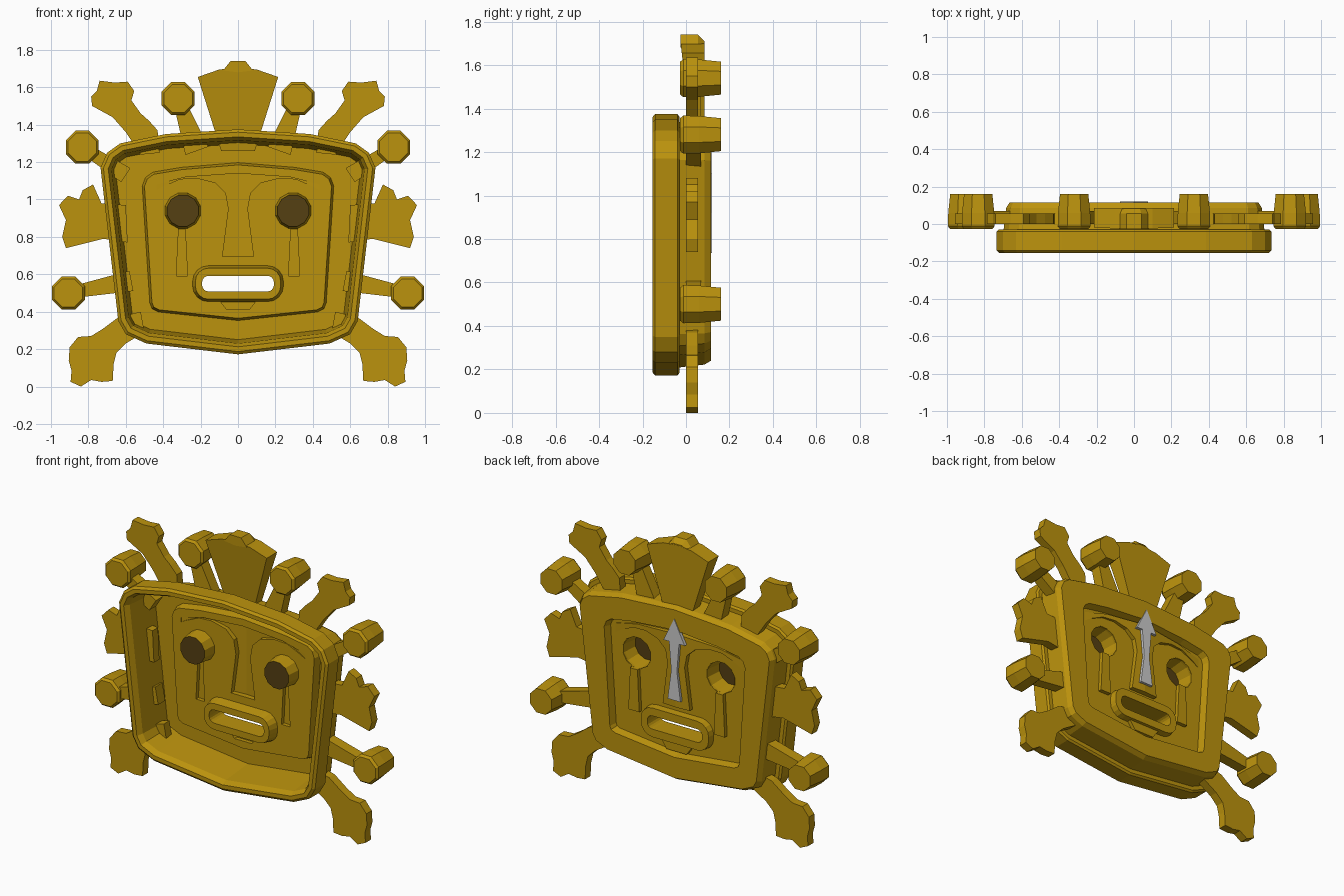
import bpy, bmesh
from math import sin, cos, pi
from mathutils import Vector

if "Cube" in bpy.data.objects:
    bpy.data.objects.remove(bpy.data.objects["Cube"])


def material(name, colour):
    m = bpy.data.materials.new(name)
    m.diffuse_color = colour
    m.use_nodes = True
    m.node_tree.nodes["Principled BSDF"].inputs["Base Color"].default_value = m.diffuse_color
    return m


gold = material("gold", (0.50, 0.29, 0.004, 1))
dark = material("dark_brown", (0.09, 0.05, 0.006, 1))


def loft(name, loops, mirror=True, mat=gold, end_cap=True):
    """Skin x-z outlines placed at depth y; y may be a function of (x, z)."""
    bm = bmesh.new()
    area = sum(a[0] * b[1] - b[0] * a[1] for a, b in zip(loops[0][0], loops[0][0][1:] + loops[0][0][:1]))
    rings = []
    for pts, y in loops:
        if area < 0:
            pts = pts[::-1]
        rings.append([bm.verts.new((x, y(x, z) if callable(y) else y, z)) for x, z in pts])
    bm.faces.new(rings[0])
    if end_cap:
        bm.faces.new(rings[-1][::-1])
    n = len(rings[0])
    for a, b in zip(rings, rings[1:]):
        for i in range(n):
            j = (i + 1) % n
            if mirror and abs(a[i].co.x) < 1e-6 and abs(a[j].co.x) < 1e-6:
                continue  # open on the mirror plane
            bm.faces.new((a[j], a[i], b[i], b[j]))
    me = bpy.data.meshes.new(name)
    bm.to_mesh(me)
    bm.free()
    ob = bpy.data.objects.new(name, me)
    bpy.context.collection.objects.link(ob)
    if mat:
        me.materials.append(mat)
    if mirror:
        m = ob.modifiers.new("Mirror", "MIRROR")
        m.merge_threshold = 0.0005
    return ob


def prism(name, pts, y0, y1, **kw):
    return loft(name, [(pts, y0), (pts, y1)], **kw)


def full(half):
    return half[::-1] + [(-x, z) for x, z in half[1:-1]]


def inset(pts, d):
    out, n = [], len(pts)
    for i in range(n):
        p, q, r = (Vector(pts[k % n]) for k in (i - 1, i, i + 1))
        n1, n2 = (Vector((-e.y, e.x)).normalized() for e in (q - p, r - q))
        out.append(tuple(q + (n1 + n2) * (d / (1 + n1.dot(n2)))))
    return out


def ngon(cx, cz, r, n):
    return [(cx + r * cos((i + .5) * 2 * pi / n), cz + r * sin((i + .5) * 2 * pi / n)) for i in range(n)]


def half_slot(hx, hz, r, cz):
    pts = [(0, cz - hz)]
    for s, a0 in ((-1, -pi / 2), (1, 0)):
        for k in range(5):
            a = a0 + k * pi / 8
            pts.append((hx - r + r * cos(a), cz + s * (hz - r) + r * sin(a)))
    return pts + [(0, cz + hz)]


# Hollow mask shell: raised rim, frame and face panel
rim = full([(0, 1.375), (.385, 1.35), (.63, 1.30), (.70, 1.25), (.735, 1.17),
            (.64, .35), (.60, .28), (.49, .23), (0, .172)])
panel = full([(0, 1.185), (.30, 1.16), (.45, 1.135), (.485, 1.11), (.50, 1.07),
              (.46, .45), (.45, .425), (.42, .41), (0, .365)])
mask = loft("mask_shell", [
    (panel, .05), (inset(panel, -.012), .098),
    (inset(rim, .078), .098), (inset(rim, .058), -.12), (inset(rim, .04), -.155),
    (inset(rim, .015), -.155), (rim, -.142), (rim, -.04), (inset(rim, .012), -.03),
    (inset(rim, .037), -.03), (inset(rim, .05), .085), (inset(rim, .068), .115),
    (inset(panel, .006), .115), (inset(panel, .02), .07)], mirror=False)

# Face features: raised on the back, hollowed from the front
brow = [(0, .685), (.095, .685), (.06, .95), (.075, 1.03), (.13, 1.08), (.22, 1.105),
        (.31, 1.10), (.40, 1.06), (.445, 1.03), (.445, 1.09), (.28, 1.13), (0, 1.15)]
brow_in = [(0, .695), (.083, .695), (.05, .95), (.065, 1.035), (.12, 1.09), (.22, 1.115),
           (.31, 1.11), (.40, 1.07), (.435, 1.05), (.435, 1.08), (.28, 1.12), (0, 1.14)]


def slope(base):
    return lambda x, z: base + .035 * (1 - abs(x) / .46)


tear = [(.275, .86), (.325, .86), (.338, .58), (.262, .58)]
tear_in = [(.283, .85), (.317, .85), (.33, .59), (.27, .59)]
chin = [(0, .47), (.12, .47), (.07, .40), (0, .40)]
chin_in = [(0, .468), (.105, .468), (.06, .412), (0, .412)]
EX, EZ = .295, .94
lips = loft("lips_add", [(half_slot(.228, .083, .07, .55), -.015), (half_slot(.245, .098, .085, .55), .06),
                         (half_slot(.238, .092, .08, .55), .113)])
steps = [
    ("UNION", prism("brow_add", brow, .055, slope(.07))),
    ("UNION", prism("tear_add", tear, .055, .095)),
    ("UNION", prism("chin_add", chin, .055, .095)),
    ("DIFFERENCE", prism("brow_cut", brow_in, 0, slope(.051))),
    ("DIFFERENCE", prism("tear_cut", tear_in, 0, .075)),
    ("DIFFERENCE", prism("chin_cut", chin_in, 0, .075)),
    ("UNION", lips),
    ("DIFFERENCE", prism("mouth_cut", half_slot(.192, .042, .035, .55), -.2, .2)),
    ("DIFFERENCE", prism("eye_cut", ngon(EX, EZ, .098, 12), -.2, .2)),
]
for op, tool in steps:
    m = mask.modifiers.new(tool.name, "BOOLEAN")
    m.operation, m.object, m.solver = op, tool, "EXACT"
    tool.hide_render = True
bpy.context.view_layer.update()
deps = bpy.context.evaluated_depsgraph_get()
done = bpy.data.meshes.new_from_object(mask.evaluated_get(deps))
mask.modifiers.clear()
mask.data = done
for op, tool in steps:
    bpy.data.objects.remove(tool)

# Eye cups, open to the back, with a dark bottom
cups = loft("eye_cups", [(ngon(EX, EZ, .087, 12), -.035), (ngon(EX, EZ, .1, 12), .072)], end_cap=False)
cups.data.materials.append(dark)
cups.data.polygons[0].material_index = 1

# Grey arrow on the nose
prism("nose_arrow", [(0, .735), (.045, .735), (.02, .92), (.035, 1.10), (.075, 1.10), (0, 1.25)],
      .10, .12, mat=None)

# Round studs on tapered stems
studs = [((.32, 1.54), (.22, 1.26), .13, .06), ((.833, 1.28), (.60, 1.13), .09, .06),
         ((.907, .50), (.57, .565), .11, .06)]
for k, (c, base, w0, w1) in enumerate(studs):
    loft(f"stud_{k}", [(ngon(*c, r, 8), y) for r, y in
                       ((.082, -.027), (.095, -.012), (.093, .06), (.082, .16))])
    a, b = Vector(base), Vector(c)
    d = (b - a).normalized()
    s = Vector((-d.y, d.x))
    prism(f"stud_stem_{k}", [tuple(a + s * w0 / 2), tuple(b + s * w1 / 2),
                             tuple(b - s * w1 / 2), tuple(a - s * w0 / 2)], 0, .07)

# Flat plumes around the edge
prism("upper_plume", [(.52, 1.24), (.42, 1.25), (.43, 1.37), (.475, 1.42), (.52, 1.46), (.57, 1.53),
                      (.555, 1.58), (.59, 1.63), (.66, 1.625), (.74, 1.635), (.755, 1.58), (.785, 1.55),
                      (.78, 1.50), (.67, 1.44), (.60, 1.36)], 0, .055)
prism("side_plume", [(.59, .77), (.72, .79), (.92, .74), (.94, .80), (.92, .89), (.957, .97),
                     (.91, 1.02), (.85, 1.0), (.83, 1.05), (.775, 1.08), (.73, .98), (.60, .97)], 0, .055)
prism("lower_plume", [(.52, .40), (.50, .29), (.60, .23), (.65, .18), (.665, .12), (.67, .03), (.73, .025),
                      (.785, .035), (.84, 0), (.895, .025), (.89, .085), (.905, .14), (.90, .21),
                      (.855, .265), (.785, .27), (.72, .31), (.64, .37)], 0, .055)

# Central fan crest
prism("centre_fan", [(0, 1.26), (.09, 1.26), (.215, 1.655), (.10, 1.695), (0, 1.705)],
      lambda x, z: -.025 + .05 * (1.705 - z) / .445, .085)
loft("fan_tip", [([(0, 1.68), (.08, 1.69), (.04, 1.74), (0, 1.74)], -.026),
                 ([(0, 1.68), (.08, 1.69), (.04, 1.74), (0, 1.74)], .055),
                 ([(0, 1.68), (.07, 1.69), (.03, 1.71), (0, 1.71)], .084)])
